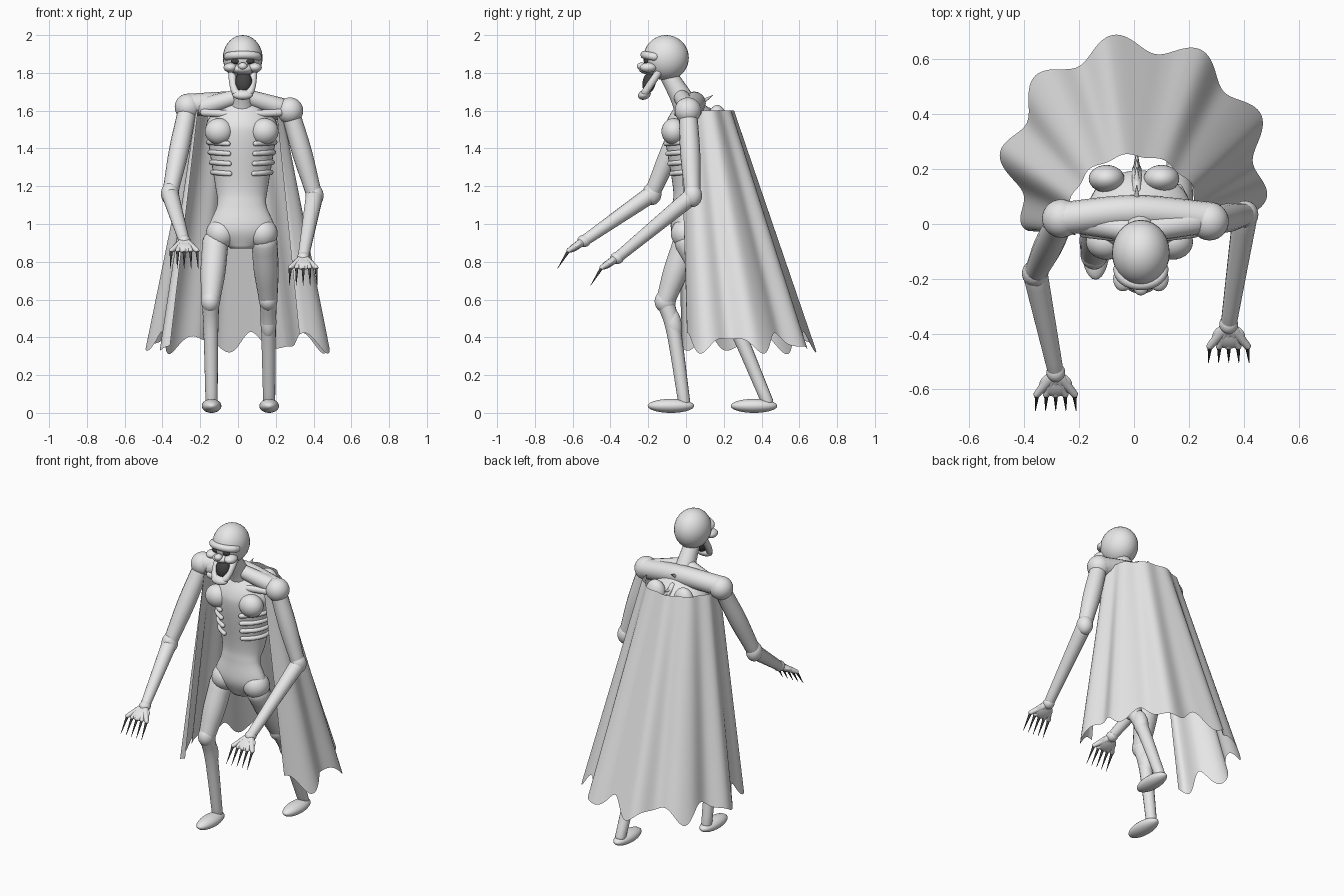
import bpy, bmesh, math
from math import sin, cos, pi, tau
from mathutils import Vector

if "Cube" in bpy.data.objects:
    bpy.data.objects.remove(bpy.data.objects["Cube"])


def material(name, value):
    colour = (value, value, value, 1)
    mat = bpy.data.materials.new(name)
    mat.use_nodes = True
    mat.diffuse_color = colour
    mat.node_tree.nodes["Principled BSDF"].inputs["Base Color"].default_value = colour
    return mat


GREY = material("pale grey", 0.8)
DARK = material("dark grey", 0.06)
SIDES = (("right", -1), ("left", 1))
MIDDLE = 0.02  # body centre line


def finish(name, bm, mat):
    mesh = bpy.data.meshes.new(name)
    bm.to_mesh(mesh)
    bm.free()
    mesh.materials.append(mat)
    for polygon in mesh.polygons:
        polygon.use_smooth = True
    ob = bpy.data.objects.new(name, mesh)
    bpy.context.collection.objects.link(ob)
    return ob


def spline(points, steps):
    """Catmull-Rom samples through points of any dimension."""
    pts = [Vector(point) for point in points]
    pts = [2 * pts[0] - pts[1]] + pts + [2 * pts[-1] - pts[-2]]
    samples = []
    for a, b, c, d in zip(pts, pts[1:], pts[2:], pts[3:]):
        for i in range(steps):
            t = i / steps
            samples.append(b + ((c - a) * t + (2 * a - 5 * b + 4 * c - d) * t * t
                                + (3 * b - a - 3 * c + d) * t ** 3) / 2)
    return samples + [pts[-2]]


def loft(name, rings, closed=True, mat=GREY):
    """Skin a row of rings; a closed loft also gets end caps."""
    bm = bmesh.new()
    rows = [[bm.verts.new(point) for point in ring] for ring in rings]
    count = len(rows[0])
    for lower, upper in zip(rows, rows[1:]):
        for i in range(count if closed else count - 1):
            j = (i + 1) % count
            bm.faces.new((lower[i], lower[j], upper[j], upper[i]))
    if closed:
        bm.faces.new(rows[0])
        bm.faces.new(rows[-1])
    bmesh.ops.recalc_face_normals(bm, faces=bm.faces[:])
    return finish(name, bm, mat)


def tube(name, points, thick, tip=None, sides=16, mat=GREY, swell=0):
    """Round limb along points, tapering from thick to tip, with a muscle swell."""
    tip = thick if tip is None else tip
    centres = spline(points, 8)
    last = len(centres) - 1
    radii = [thick + (tip - thick) * i / last + swell * sin(pi * i / last) ** 2 for i in range(last + 1)]
    dirs = [(b - a).normalized() for a, b in zip(centres, centres[1:])]
    start, end, first, final = centres[0], centres[-1], dirs[0], dirs[-1]
    dirs.append(final)
    for step in range(1, 5):
        out, shrink = sin(step * pi / 9), cos(step * pi / 9)
        centres = [start - first * thick * out] + centres + [end + final * tip * out]
        radii = [thick * shrink] + radii + [tip * shrink]
        dirs = [first] + dirs + [final]
    across, before, rings = first.orthogonal().normalized(), first, []
    for centre, radius, along in zip(centres, radii, dirs):
        across = before.rotation_difference(along) @ across
        other, before = along.cross(across), along
        rings.append([centre + radius * (across * cos(tau * i / sides) + other * sin(tau * i / sides))
                      for i in range(sides)])
    return loft(name, rings, mat=mat)


def ball(name, centre, size, mat=GREY, tilt=0):
    bm = bmesh.new()
    bmesh.ops.create_uvsphere(bm, u_segments=28, v_segments=18, radius=1)
    ob = finish(name, bm, mat)
    ob.location, ob.scale = centre, size
    ob.rotation_euler.x = tilt
    return ob


# torso, lofted from ellipses: height, depth centre, half width, half depth
sections = spline([(0.87, 0, 0.06, 0.04), (0.97, 0, 0.17, 0.08), (1.1, 0, 0.13, 0.07),
                   (1.2, 0.03, 0.14, 0.1), (1.45, 0.04, 0.18, 0.15), (1.55, 0.04, 0.18, 0.14),
                   (1.66, 0.02, 0.07, 0.05)], 6)
angles = [tau * i / 36 for i in range(36)]
loft("torso", [[(MIDDLE + wide * cos(a), depth + deep * sin(a), height) for a in angles]
               for height, depth, wide, deep in sections])
tube("shoulder_bar", [(-0.26, 0.02, 1.63), (0, 0.045, 1.64), (0.28, 0.02, 1.6)], 0.06)
tube("neck", [(MIDDLE, 0.01, 1.6), (MIDDLE, -0.03, 1.68), (MIDDLE, -0.1, 1.8)], 0.07, 0.045)

# spine with a row of spikes
spine = spline([(0.01, 0.12, 1.6), (0.01, 0.2, 1.5), (0.01, 0.1, 1.1)], 4)
tube("spine", spine, 0.017)
for joint in spine[1:-2]:
    tube("vertebra_spike", [joint, joint + Vector((0, 0.06, 0.01))], 0.014, 0.003, sides=8)
tube("neck_spike", [(0.01, 0.06, 1.63), (0.01, 0.14, 1.68)], 0.018, 0.002, sides=8)

# chest, shoulder blades and ribs
for side, s in SIDES:
    ball(side + "_pectoral", (MIDDLE + s * 0.12, -0.065, 1.49), (0.075, 0.065, 0.07))
    ball(side + "_shoulder_blade", (s * 0.1, 0.165, 1.55), (0.065, 0.05, 0.08))
    ball(side + "_hip", (MIDDLE + s * 0.11, 0, 0.95), (0.08, 0.08, 0.08))
    tube(side + "_trapezius", [(MIDDLE, -0.03, 1.68), (MIDDLE + s * 0.2, 0.01, 1.62)], 0.04, 0.05)
    tube(side + "_collarbone", [(MIDDLE + s * 0.03, -0.05, 1.58), (MIDDLE + s * 0.2, -0.03, 1.59)], 0.02)
    for i in range(4):
        height, wide, deep = 1.42 - i * 0.053, 0.175 - i * 0.007, 0.16 - i * 0.011
        sweep = [math.radians(a) for a in range(25, 130, 25)]
        tube(side + "_rib", [(MIDDLE + s * wide * sin(a), 0.04 - deep * cos(a), height + sin(a) / 80)
                             for a in sweep], 0.014, sides=10)

# skull and face
FACE = 0.025
ball("skull", (FACE, -0.105, 1.88), (0.105, 0.12, 0.12))
ball("upper_jaw", (FACE, -0.185, 1.82), (0.065, 0.065, 0.03))
ball("nose", (FACE, -0.235, 1.835), (0.025, 0.025, 0.02))
ball("mouth_hollow", (FACE + 0.005, -0.195, 1.75), (0.045, 0.035, 0.058), DARK, tilt=-0.2)
ball("chin", (FACE, -0.22, 1.685), (0.055, 0.035, 0.026), tilt=0.4)
half_turn = [i * pi / 8 for i in range(-4, 5)]
tube("brow", [(FACE + 0.08 * sin(a), -0.165 - 0.055 * cos(a), 1.885 + 0.01 * cos(a))
              for a in half_turn], 0.021)
tube("lower_jaw", [(FACE + 0.056 * math.copysign(math.sqrt(abs(sin(a))), a),
                    -0.14 - 0.085 * cos(a), 1.81 - 0.125 * cos(a)) for a in half_turn], 0.02)
for side, s in SIDES:
    ball(side + "_cheekbone", (FACE + s * 0.065, -0.2, 1.828), (0.036, 0.045, 0.026))
    ball(side + "_eye", (FACE + s * 0.036, -0.208, 1.863), (0.026, 0.016, 0.017), DARK)


# arms with clawed hands
def arm(side, shoulder, elbow, wrist):
    shoulder, elbow, wrist = Vector(shoulder), Vector(elbow), Vector(wrist)
    ball(side + "_shoulder", shoulder, (0.07, 0.07, 0.07))
    tube(side + "_upper_arm", [shoulder, elbow], 0.05, 0.042, swell=0.007)
    ball(side + "_elbow", elbow, (0.048, 0.05, 0.06))
    tube(side + "_forearm", [elbow, wrist], 0.046, 0.029)
    ball(side + "_wrist", wrist, (0.034, 0.036, 0.032))
    ball(side + "_palm", wrist + Vector((0, -0.045, -0.03)), (0.06, 0.05, 0.02), tilt=0.55)
    for i in range(-2, 3):
        knuckle = wrist + Vector((i * 0.034, -0.08, -0.05))
        claw_tip = knuckle + Vector((i * 0.003, -0.06, -0.095))
        tube(side + "_finger", [wrist.lerp(knuckle, 0.25), knuckle], 0.022, 0.013, sides=10)
        tube(side + "_claw", [knuckle, claw_tip], 0.009, 0.001, sides=8, mat=DARK)


arm("right", (-0.265, 0.02, 1.62), (-0.36, -0.18, 1.16), (-0.285, -0.54, 0.91))
arm("left", (0.275, 0.01, 1.6), (0.405, 0.035, 1.15), (0.345, -0.365, 0.82))


# legs, one striding forward and one trailing
def leg(side, hip, knee, ankle):
    hip, knee, ankle = Vector(hip), Vector(knee), Vector(ankle)
    tube(side + "_thigh", [hip, knee], 0.07, 0.05, swell=0.006)
    ball(side + "_knee", knee, (0.05, 0.056, 0.06))
    bulge = knee.lerp(ankle, 0.3) + Vector((0, 0.015, 0))
    tube(side + "_shin", [knee, bulge, ankle], 0.046, 0.032)
    ball(side + "_calf", knee.lerp(ankle, 0.22) + Vector((0, 0.02, 0)), (0.042, 0.045, 0.09), tilt=0.2)
    ball(side + "_foot", (ankle.x, ankle.y - 0.07, 0.037), (0.052, 0.123, 0.037))


leg("right", (-0.12, 0, 0.9), (-0.145, -0.11, 0.59), (-0.14, -0.01, 0.06))
leg("left", (0.14, 0.01, 0.9), (0.16, 0.18, 0.6), (0.165, 0.43, 0.06))

# cape: ruled cloth from an oval collar down to a folded, ragged hem
collar, hem = [], []
for i in range(161):
    along = i / 160
    turn = math.radians(206 - 230 * along)
    fold = (turn - math.radians(98)) * 360 / 35
    reach = 0.37 + 0.02 * along + 0.13 * math.sqrt(abs(sin(pi * along))) + 0.035 * cos(fold)
    rim = 1 + 0.03 * cos(fold)
    collar.append(Vector((0.23 * rim * cos(turn), 0.05 + 0.2 * rim * sin(turn), 1.6)))
    hem.append(Vector((reach * cos(turn), 0.15 + reach * sin(turn),
                       0.37 - 0.04 * cos(fold) + 0.02 * sin(1.7 * fold))))
loft("cape", [[top.lerp(bottom, k / 14) for top, bottom in zip(collar, hem)]
              for k in range(15)], closed=False)
